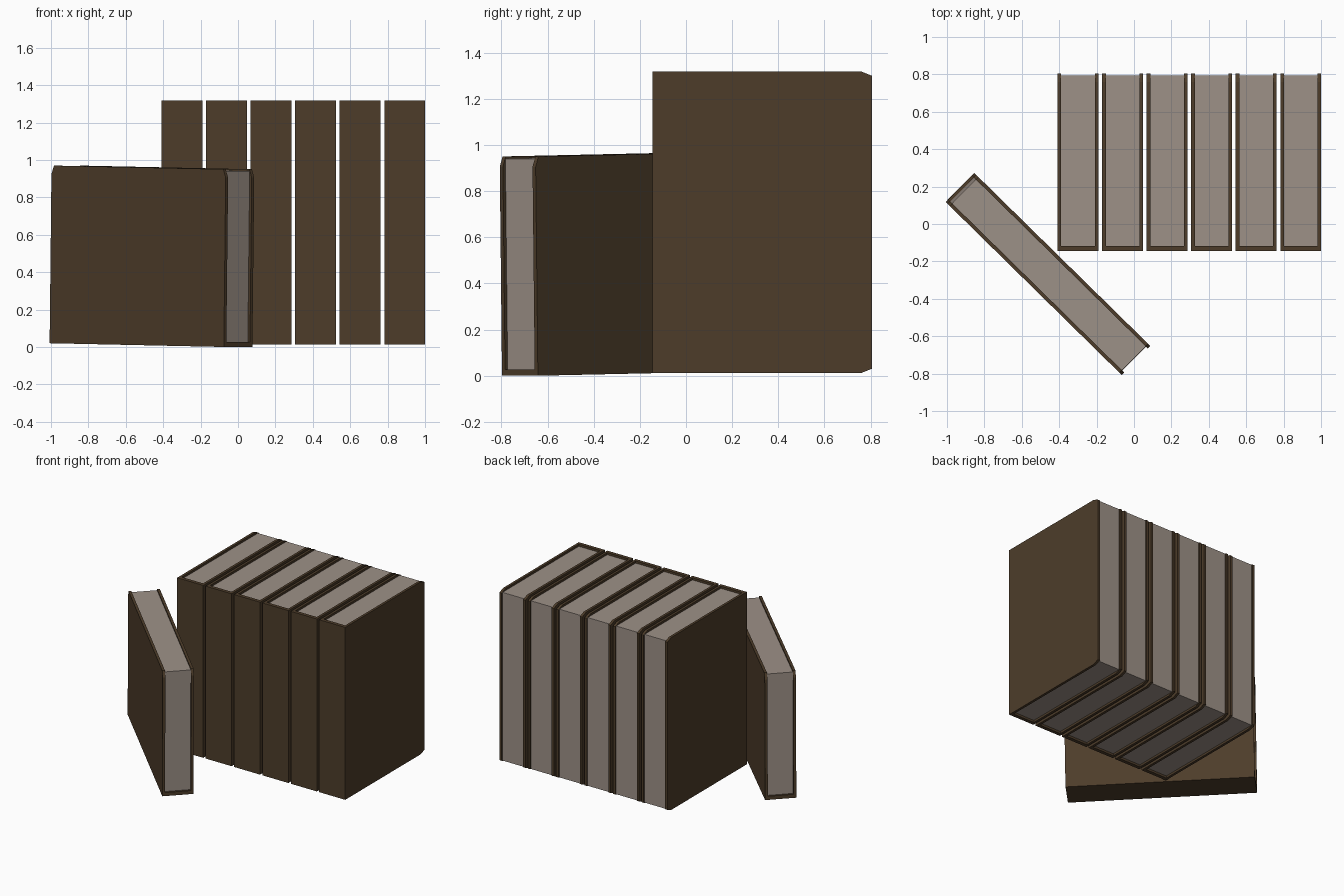
import bpy, math
from mathutils import Matrix, Vector

if "Cube" in bpy.data.objects:
    bpy.data.objects.remove(bpy.data.objects["Cube"])

W, D, H = 0.109, 0.475, 0.653   # half thickness, half depth, half height of a book
BOARD, SPINE = 0.019, 0.027     # board and spine thickness
INSET = 0.016                   # pages sit back from the cover edges


def material(name, rgb):
    m = bpy.data.materials.new(name)
    m.diffuse_color = (*rgb, 1)
    m.use_nodes = True
    m.node_tree.nodes["Principled BSDF"].inputs["Base Color"].default_value = m.diffuse_color
    return m


COVER = material("cover_brown", (0.075, 0.046, 0.023))
PAPER = material("page_paper", (0.34, 0.285, 0.245))


def add_mesh(name, verts, faces, mat, matrix):
    me = bpy.data.meshes.new(name)
    me.from_pydata(verts, [], faces)
    me.materials.append(mat)
    ob = bpy.data.objects.new(name, me)
    bpy.context.collection.objects.link(ob)
    ob.matrix_world = matrix
    return ob


def book(name, matrix):
    # U-shaped cover: paired outer / inner outline, clipped at the fore-edge corners
    c, i = D - 0.045, W - BOARD
    half = [(D, H - 0.018, D), (c, H, c), (-D, H, -D + SPINE)]
    right = [(W, i, *p) for p in reversed(half)]
    left = [(-W, -i, *p) for p in half]
    verts, faces = [], []
    for xo, xi, yo, h, yi in left + right:
        verts += [(xo, yo, -h), (xo, yo, h), (xi, yi, h), (xi, yi, -h)]
    n = len(left + right)
    for k in range(n - 1):
        for j in range(4):
            a, b = 4 * k + j, 4 * k + (j + 1) % 4
            faces.append((b, a, a + 4, b + 4))
    faces += [(0, 1, 2, 3), tuple(4 * (n - 1) + j for j in (3, 2, 1, 0))]
    add_mesh(name + "_cover", verts, faces, COVER, matrix)

    # page block
    y0, y1, z = -D + SPINE, D - 0.01, H - INSET
    verts = [(x, y, s) for s in (-z, z) for x, y in ((-i, y0), (i, y0), (i, y1), (-i, y1))]
    faces = [(3, 2, 1, 0), (4, 5, 6, 7)]
    faces += [(j, (j + 1) % 4, (j + 1) % 4 + 4, j + 4) for j in range(4)]
    add_mesh(name + "_pages", verts, faces, PAPER, matrix)


# row of six upright books
for k in range(6):
    book(f"upright_book_{k + 1}", Matrix.Translation((-0.299 + 0.238 * k, 0.33, 0.665)))

# loose book standing on its spine, turned and slightly tilted
a, t = math.radians(44.5), 0.0153
u = Vector((math.cos(a), -math.sin(a), 0))
side = Vector((math.sin(a), math.cos(a), 0))
up = Vector((0, 0, 1))
axis_z = u * math.cos(t) - up * math.sin(t)
axis_y = up * math.cos(t) + u * math.sin(t)
rot = Matrix((side, axis_y, axis_z)).transposed().to_4x4()
book("loose_book", Matrix.Translation((-0.46, -0.267, 0.485)) @ rot)
